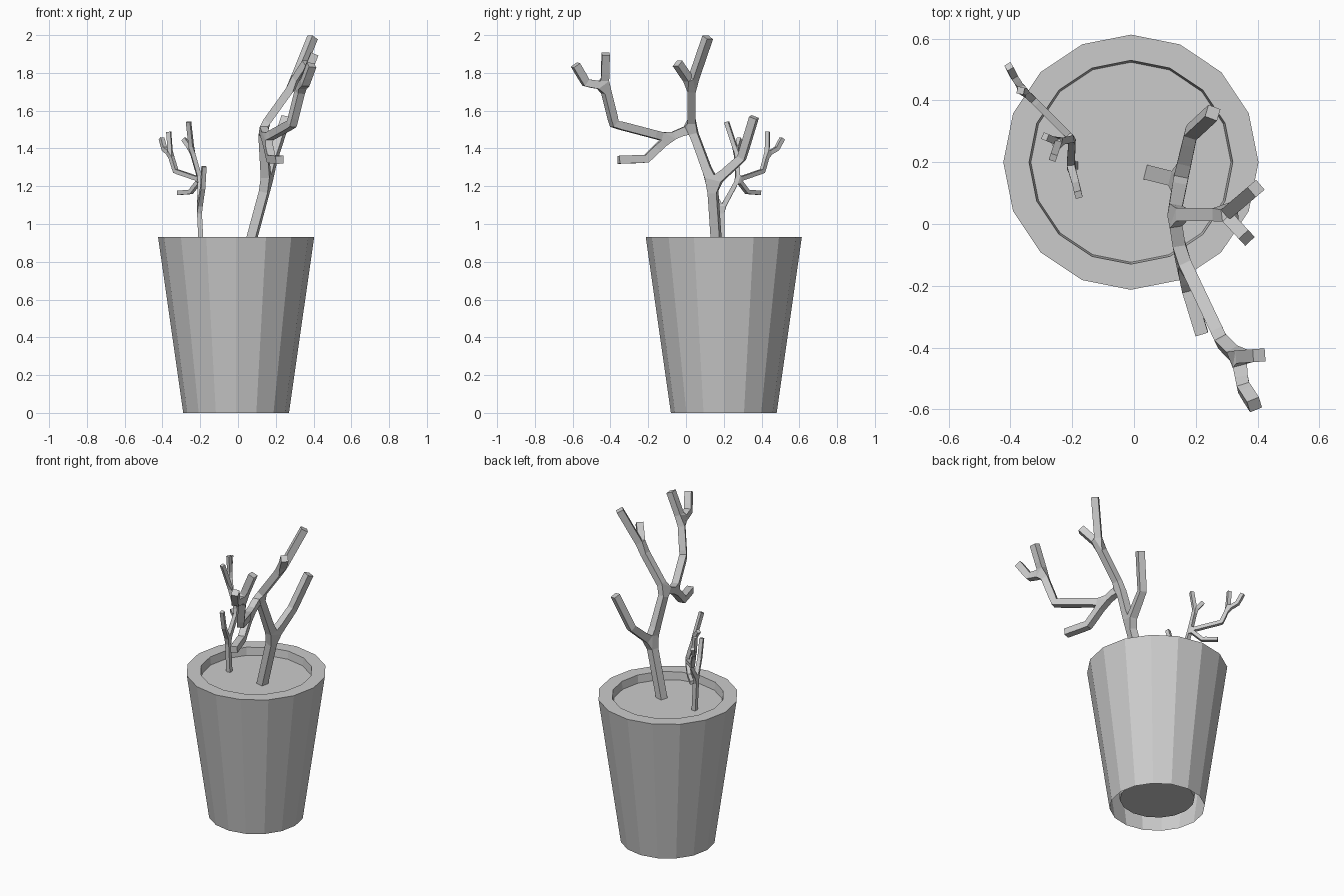
import bpy, bmesh, math

if "Cube" in bpy.data.objects:
    bpy.data.objects.remove(bpy.data.objects["Cube"])

CX, CY, SIDES = -0.01, 0.2, 16


def lathe(name, profile):
    """Revolve (radius, z) points; the last ring is closed with a face."""
    bm = bmesh.new()
    rings = []
    for r, z in profile:
        rings.append([bm.verts.new((CX + r * math.cos(2 * math.pi * i / SIDES),
                                    CY + r * math.sin(2 * math.pi * i / SIDES), z))
                      for i in range(SIDES)])
    for a, b in zip(rings, rings[1:]):
        for i in range(SIDES):
            j = (i + 1) % SIDES
            bm.faces.new((a[i], a[j], b[j], b[i]))
    bm.faces.new(rings[-1])
    return finish(name, bm)


def finish(name, bm):
    me = bpy.data.meshes.new(name)
    bm.to_mesh(me)
    bm.free()
    ob = bpy.data.objects.new(name, me)
    bpy.context.collection.objects.link(ob)
    return ob


def plant(name, nodes, paths, r_base, r_tip):
    """Skeleton of named points and edges, thickened to square branches."""
    bm = bmesh.new()
    v = {k: bm.verts.new(co) for k, co in nodes.items()}
    for path in paths:
        for a, b in zip(path, path[1:]):
            bm.edges.new((v[a], v[b]))
    ob = finish(name, bm)
    ob.modifiers.new("Skin", 'SKIN')
    for i, s in enumerate(ob.data.skin_vertices[0].data):
        r = r_base if i < 2 else r_tip
        s.radius = (r, r)
        s.use_root = i == 0
    return ob


# Pot: outer wall, rim, inner wall down to a raised floor, open underneath
lathe("pot", [(0.28, 0), (0.413, 0.93), (0.33, 0.93), (0.22, 0.055)])
# Soil disc just below the rim
lathe("soil", [(0.324, 0.88)])

# Large branching plant
plant("large_plant", {
    "base": (0.05, 0.165, 0.84), "fork": (0.15, 0.14, 1.21),
    "b1": (0.185, 0.295, 1.35), "b2": (0.255, 0.36, 1.565),
    "a": (0.13, 0.03, 1.51),
    "c": (0.295, 0.03, 1.74), "c1": (0.395, 0.115, 1.988), "c2": (0.365, -0.045, 1.85),
    "d": (0.15, -0.095, 1.455), "d1": (0.285, -0.38, 1.53), "d2": (0.335, -0.43, 1.73),
    "d3": (0.405, -0.425, 1.9), "d4": (0.355, -0.53, 1.748), "d5": (0.39, -0.585, 1.842),
    "e1": (0.175, -0.21, 1.345), "e2": (0.22, -0.357, 1.34),
}, [("base", "fork", "a", "c", "c1"), ("fork", "b1", "b2"), ("c", "c2"),
    ("a", "d", "d1", "d2", "d3"), ("d2", "d4", "d5"), ("d", "e1", "e2")],
    0.024, 0.021)

# Small branching plant
plant("small_plant", {
    "base": (-0.193, 0.19, 0.84), "fork": (-0.205, 0.19, 1.08),
    "f1": (-0.187, 0.125, 1.19), "f2": (-0.18, 0.095, 1.305),
    "e": (-0.2, 0.275, 1.235),
    "g1": (-0.33, 0.405, 1.28), "g2": (-0.358, 0.43, 1.37), "g3": (-0.367, 0.432, 1.488),
    "g4": (-0.39, 0.48, 1.398), "g5": (-0.405, 0.51, 1.453),
    "h1": (-0.245, 0.265, 1.39), "h2": (-0.262, 0.215, 1.54), "h3": (-0.288, 0.283, 1.45),
    "i1": (-0.25, 0.325, 1.17), "i2": (-0.315, 0.39, 1.165),
}, [("base", "fork", "e", "g1", "g2", "g3"), ("fork", "f1", "f2"), ("g2", "g4", "g5"),
    ("e", "h1", "h2"), ("h1", "h3"), ("e", "i1", "i2")],
    0.013, 0.0115)
